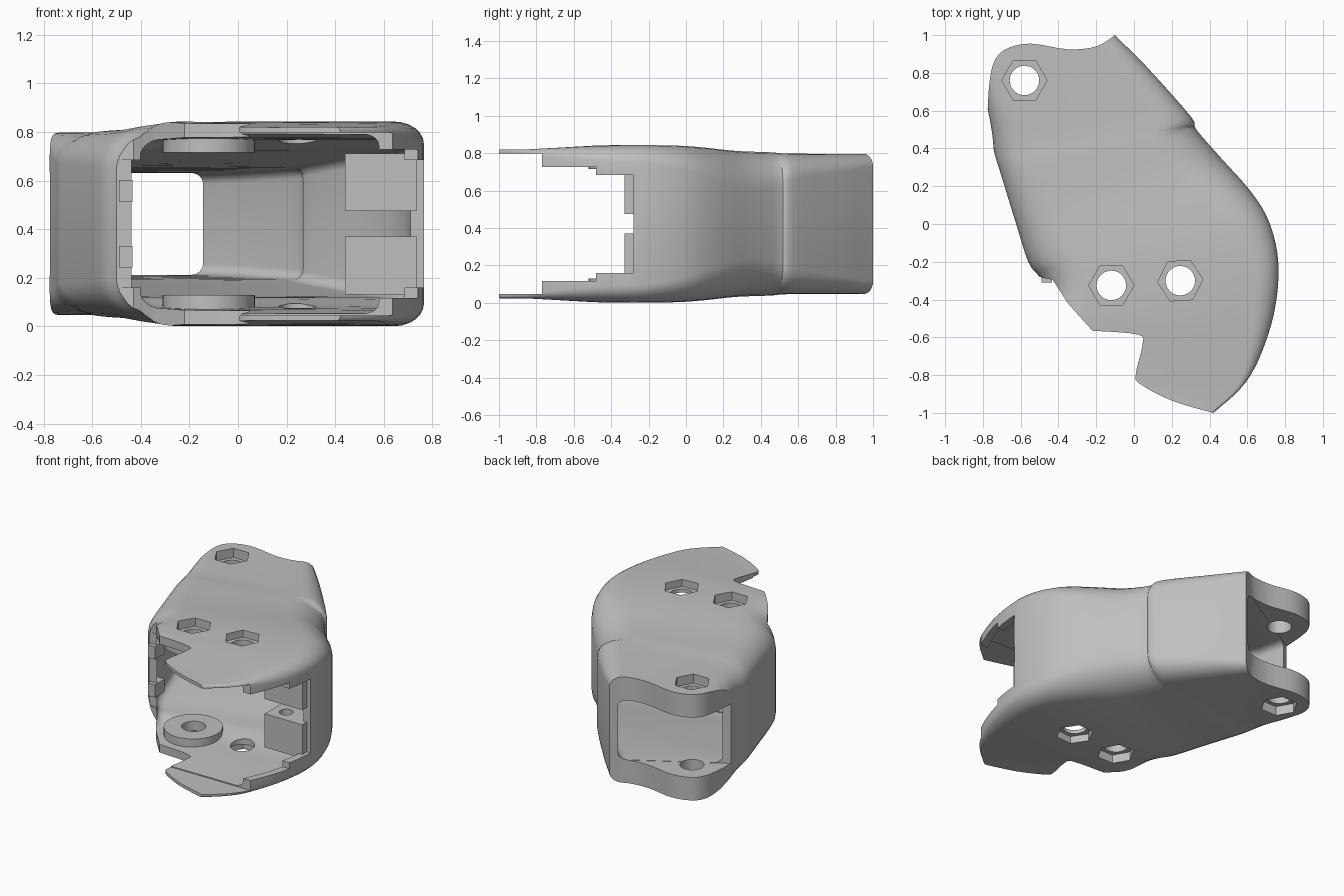
import bpy, bmesh, math
from mathutils import Vector, Matrix

if "Cube" in bpy.data.objects:
    bpy.data.objects.remove(bpy.data.objects["Cube"])

ZC = 0.422  # mirror plane height

grey = bpy.data.materials.new("light grey")
grey.diffuse_color = (0.52, 0.52, 0.52, 1)
grey.use_nodes = True
grey.node_tree.nodes["Principled BSDF"].inputs["Base Color"].default_value = grey.diffuse_color


def smooth_path(pts, n):
    """Catmull-Rom interpolation of tuples of any length."""
    out = []
    for i in range(len(pts) - 1):
        p = [Vector(pts[min(max(j, 0), len(pts) - 1)]) for j in range(i - 1, i + 3)]
        for k in range(n):
            t = k / n
            out.append(0.5 * (2 * p[1] + (p[2] - p[0]) * t
                              + (2 * p[0] - 5 * p[1] + 4 * p[2] - p[3]) * t * t
                              + (3 * p[1] - p[0] - 3 * p[2] + p[3]) * t ** 3))
    return out + [Vector(pts[-1])]


def make(name, bm):
    bmesh.ops.recalc_face_normals(bm, faces=bm.faces)
    me = bpy.data.meshes.new(name)
    bm.to_mesh(me)
    bm.free()
    ob = bpy.data.objects.new(name, me)
    bpy.context.collection.objects.link(ob)
    me.materials.append(grey)
    return ob


def loft(name, stations, inset=0.0):
    """Rounded-box sections: left xy, right xy, half height, left and right corner size."""
    bm = bmesh.new()
    rings = []
    for s in stations:
        l, r = Vector(s[0:2]), Vector(s[2:4])
        d = (r - l).normalized()
        l, r = l + d * inset, r - d * inset
        w, h = (r - l).length, s[4]
        ring = []
        for sx, sz, a in ((1, 1, s[6]), (-1, 1, s[5]), (-1, -1, s[5]), (1, -1, s[6])):
            b = a * 0.75
            arc = [(w / 2 - a + a * math.cos(q * math.pi / 12),
                    h - b + b * math.sin(q * math.pi / 12)) for q in range(7)]
            if sx * sz < 0:
                arc.reverse()
            for u, z in arc:
                p = (l + r) / 2 + d * (sx * u)
                ring.append(bm.verts.new((p.x, p.y, ZC + sz * z)))
        rings.append(ring)
    n = len(rings[0])
    for r0, r1 in zip(rings, rings[1:]):
        for i in range(n):
            bm.faces.new((r0[i], r0[(i + 1) % n], r1[(i + 1) % n], r1[i]))
    bm.faces.new(rings[0])
    bm.faces.new(rings[-1])
    return make(name, bm)


def prism(name, pts, z0, z1):
    bm = bmesh.new()
    f = bm.faces.new([bm.verts.new((p[0], p[1], z0)) for p in pts])
    top = bmesh.ops.extrude_face_region(bm, geom=[f])["geom"]
    bmesh.ops.translate(bm, vec=(0, 0, z1 - z0),
                        verts=[v for v in top if isinstance(v, bmesh.types.BMVert)])
    # close the underside if the extrusion removed it
    edges = [e for e in bm.edges if e.is_boundary]
    if edges:
        bmesh.ops.holes_fill(bm, edges=edges)
    return make(name, bm)


def box(name, x0, x1, y0, y1, z0, z1):
    return prism(name, [(x0, y0), (x1, y0), (x1, y1), (x0, y1)], z0, z1)


def disc(name, x, y, r, z0, z1, n=40):
    bm = bmesh.new()
    bmesh.ops.create_cone(bm, cap_ends=True, segments=n, radius1=r, radius2=r, depth=z1 - z0,
                          matrix=Matrix.Translation((x, y, (z0 + z1) / 2)))
    return make(name, bm)


def boolean(target, tool, op):
    m = target.modifiers.new("cut", 'BOOLEAN')
    m.object, m.operation, m.solver = tool, op, 'EXACT'
    bpy.context.view_layer.objects.active = target
    bpy.ops.object.modifier_apply(modifier=m.name)
    bpy.data.objects.remove(tool)


# outer shell, back to front
outer = [
    (-0.86, 0.98, -0.35, 1.27, 0.375, 0.08, 0.08),
    (-0.775, 0.61, -0.10, 1.00, 0.375, 0.12, 0.09),
    (-0.75, 0.47, 0.06, 0.84, 0.375, 0.16, 0.13),
    (-0.74, 0.38, 0.30, 0.57, 0.376, 0.18, 0.18),
    (-0.71, 0.28, 0.33, 0.50, 0.383, 0.18, 0.24),
    (-0.63, 0.02, 0.46, 0.35, 0.390, 0.20, 0.28),
    (-0.56, -0.20, 0.62, 0.17, 0.408, 0.24, 0.24),
    (-0.50, -0.28, 0.72, 0.00, 0.418, 0.25, 0.18),
    (-0.45, -0.36, 0.765, -0.22, 0.421, 0.22, 0.13),
    (-0.43, -0.50, 0.74, -0.48, 0.418, 0.15, 0.11),
    (-0.42, -0.68, 0.655, -0.73, 0.405, 0.08, 0.06),
    (-0.40, -0.86, 0.565, -0.87, 0.398, 0.04, 0.025),
    (-0.40, -1.00, 0.42, -1.00, 0.398, 0.03, 0.02),
    (-0.40, -1.20, 0.25, -1.14, 0.398, 0.03, 0.02)]
body = loft("finger_shell", smooth_path(outer, 4))

# hollow interior
heights = [0.21, 0.21, 0.215, 0.23, 0.24, 0.265, 0.295, 0.305, 0.34, 0.35, 0.365, 0.375, 0.375, 0.375]
inner = [s[:4] + (h, 0.06, 0.06) for s, h in zip(outer, heights)]
boolean(body, loft("hollow", smooth_path(inner, 4), 0.055), 'DIFFERENCE')

# plan outline: ear curve at the back, notched plate at the front
ear = smooth_path([(-0.775, 0.60), (-0.765, 0.75), (-0.74, 0.86), (-0.68, 0.925), (-0.55, 0.955),
                   (-0.35, 0.925), (-0.20, 0.94), (-0.10, 1.00)], 4)
notch = smooth_path([(0.42, -1.0), (0.2, -0.935), (0.03, -0.845), (0.01, -0.79), (0.045, -0.64),
                     (0.02, -0.585), (-0.22, -0.565)], 4)
outline = ([tuple(p) for p in ear] + [(0.02, 1.12), (0.9, 0.7), (0.9, -0.6), (0.6, -0.95)]
           + [tuple(p) for p in notch]
           + [(-0.35, -0.42), (-0.43, -0.295), (-0.62, -0.26), (-0.95, -0.1), (-0.95, 0.55)])
boolean(body, prism("outline", outline, -0.5, 1.5), 'INTERSECT')

# gap between the ears, and stepped side openings at the front
a, b = Vector((-0.775, 0.60)), Vector((-0.10, 1.0))
d = (b - a).normalized()
nrm = Vector((-d.y, d.x))
a, b = a - d * 0.4, b + d * 0.4
boolean(body, prism("ear_gap", [a, b, b + nrm, a + nrm], ZC - 0.212, ZC + 0.212), 'DIFFERENCE')
for y, h in ((-0.28, 0.262), (-0.48, 0.305), (-0.77, 0.376)):
    boolean(body, box("mouth", -1.2, 1.2, -1.5, y, ZC - h, ZC + h), 'DIFFERENCE')

# inner bosses, stop blocks and rim tabs, mirrored in z
for s in (-1, 1):
    def zs(lo, hi):
        return sorted((ZC + s * lo, ZC + s * hi))
    boolean(body, disc("boss_left", -0.12, -0.33, 0.19, *zs(0.293, 0.383)), 'UNION')
    block = box("stop_block", 0.44, 0.735, -0.33, -0.12, *zs(0.052, 0.29))
    boolean(block, disc("block_hole", 0.54, -0.23, 0.045, -0.2, 1.2, 24), 'DIFFERENCE')
    boolean(body, block, 'UNION')
    boolean(body, box("rim_tab", -0.49, -0.435, -0.31, -0.20, *zs(0.09, 0.18)), 'UNION')

# hexagon pockets on both outer sides, then bolt holes right through
bolts = ((-0.58, 0.76, 0.31, 0), (-0.12, -0.325, 0.36, 0), (0.245, -0.30, 0.37, 0.06))
for x, y, top, turn in bolts:
    for s in (-1, 1):
        z0, z1 = sorted((ZC + s * top, ZC + s * 0.7))
        hexa = [(x + 0.12 * math.cos(k * math.pi / 3 + turn),
                 y + 0.12 * math.sin(k * math.pi / 3 + turn)) for k in range(6)]
        boolean(body, prism("hex_pocket", hexa, z0, z1), 'DIFFERENCE')
for x, y, top, turn in bolts:
    for s in (-1, 1):
        z0, z1 = sorted((ZC + s * 0.13, ZC + s * 0.6))
        boolean(body, disc("bolt_hole", x, y, 0.078, z0, z1), 'DIFFERENCE')

bpy.ops.object.select_all(action='DESELECT')
body.select_set(True)
bpy.context.view_layer.objects.active = body
bpy.ops.object.shade_smooth_by_angle(angle=math.radians(30))
